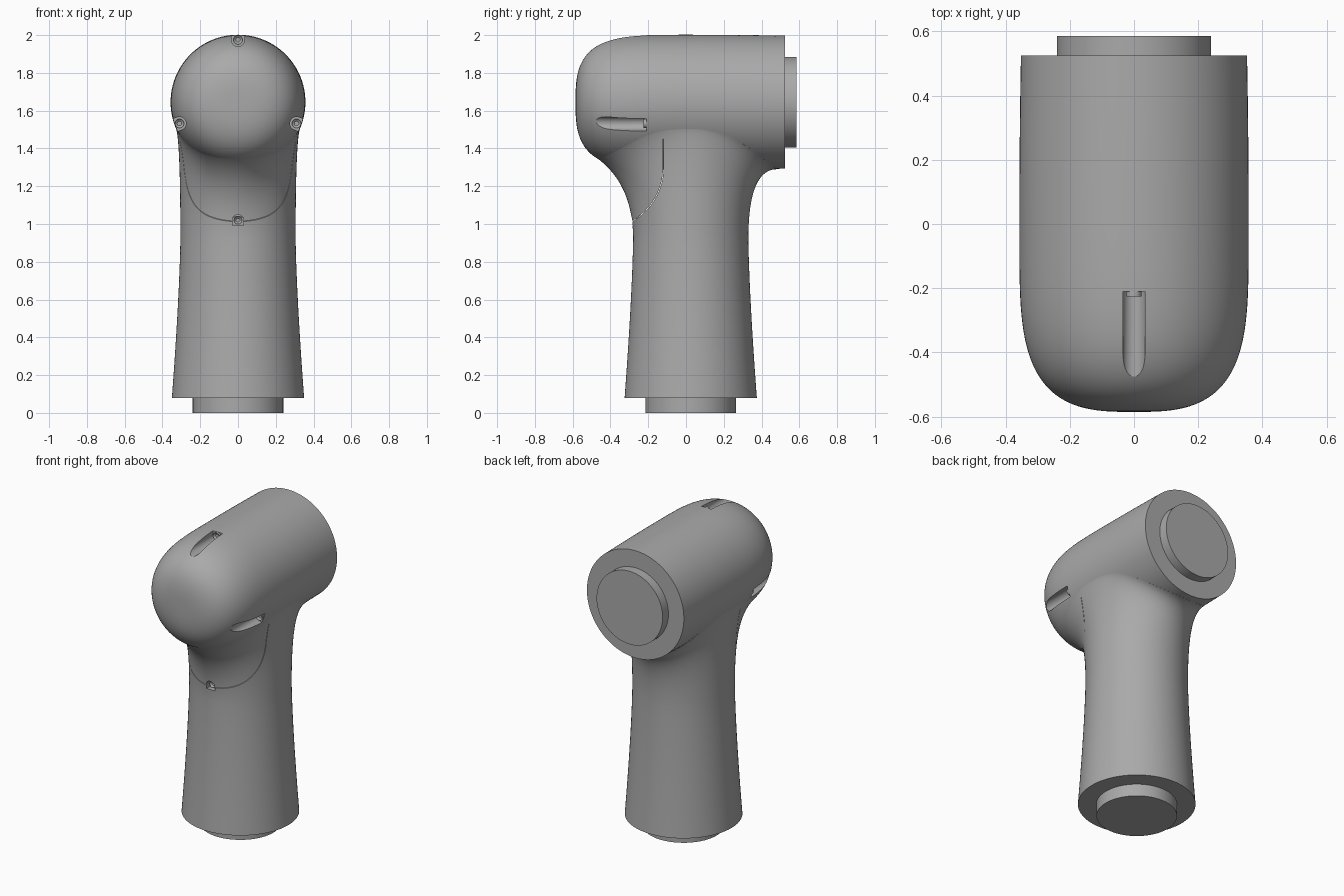
import bpy, bmesh, math
from mathutils import Matrix, Vector

cube = bpy.data.objects.get("Cube")
if cube:
    bpy.data.objects.remove(cube)

grey = bpy.data.materials.new("satin grey")
grey.use_nodes = True
grey.diffuse_color = (0.4, 0.4, 0.4, 1)
grey.node_tree.nodes["Principled BSDF"].inputs["Base Color"].default_value = (0.4, 0.4, 0.4, 1)

AXIS_Z, HEAD_R, NOSE, BACK = 1.645, 0.357, 0.585, 0.525
POST_Y, POST_R, NECK_Z = 0.025, 0.305, 0.92


def finish(name, bm):
    bmesh.ops.recalc_face_normals(bm, faces=bm.faces)
    me = bpy.data.meshes.new(name)
    bm.to_mesh(me)
    bm.free()
    me.materials.append(grey)
    ob = bpy.data.objects.new(name, me)
    bpy.context.collection.objects.link(ob)
    return ob


def loft(name, rings):
    """Skin a list of closed rings and cap both ends."""
    bm = bmesh.new()
    rows = [[bm.verts.new(p) for p in ring] for ring in rings]
    n = len(rows[0])
    for a, b in zip(rows, rows[1:]):
        for i in range(n):
            j = (i + 1) % n
            bm.faces.new((a[i], a[j], b[j], b[i]))
    bm.faces.new(rows[0])
    bm.faces.new(rows[-1])
    return finish(name, bm)


def select_only(ob):
    bpy.ops.object.select_all(action='DESELECT')
    ob.select_set(True)
    bpy.context.view_layer.objects.active = ob


def cut(ob, cutter):
    mod = ob.modifiers.new("cut", 'BOOLEAN')
    mod.operation, mod.solver, mod.object = 'DIFFERENCE', 'EXACT', cutter
    select_only(ob)
    bpy.ops.object.modifier_apply(modifier=mod.name)


def disc(name, radius, depth, matrix, segments=64):
    bm = bmesh.new()
    bmesh.ops.create_cone(bm, cap_ends=True, segments=segments, radius1=radius,
                          radius2=radius, depth=depth, matrix=matrix)
    return finish(name, bm)


def circle_y(r, y, n=128):
    return [(r * math.cos(math.tau * i / n), y, AXIS_Z + r * math.sin(math.tau * i / n))
            for i in range(n)]


# Head: horizontal barrel with a soft rounded nose
head_rings = [circle_y(HEAD_R - 0.005 * k * k, BACK * k) for k in (1, 0.75, 0.5, 0.25, 0)]
STEPS = 32
for k in range(1, STEPS):
    t = math.pi / 2 * k / STEPS
    head_rings.append(circle_y(HEAD_R * math.cos(t) ** (2 / 3), -NOSE * math.sin(t) ** 0.5))
head_rings.append(circle_y(0.015, -NOSE))
head = loft("head_barrel", head_rings)


# Post: waisted column whose top flares tangentially into the head
def head_underside(x, y):
    r = HEAD_R
    if y < 0:
        r *= (1 - (-y / NOSE) ** 4) ** (1 / 3)
    return AXIS_Z - math.sqrt(max(r * r - x * x, 0.0))


def post_column(theta):
    s, c = math.sin(theta), -math.cos(theta)
    pts = []
    for k in range(12):
        z = 0.08 + (NECK_Z - 0.08) * k / 12
        pts.append((POST_R + 0.045 * ((NECK_Z - z) / (NECK_Z - 0.08)) ** 1.4, z))
    flare = 0.025 + c * c * (0.18 if c < 0 else 0.125)
    end = POST_R + flare
    z_end = head_underside(end * s, POST_Y + end * c)
    slope = (z_end - head_underside((end - 0.01) * s, POST_Y + (end - 0.01) * c)) / 0.01
    z_mid = z_end - flare * slope
    for k in range(25):
        t = k / 24
        pts.append((POST_R + flare * t * t,
                    NECK_Z * (1 - t) ** 2 + 2 * z_mid * t * (1 - t) + (z_end + 0.002) * t * t))
    pts.append((0.1, AXIS_Z))
    return [(r * s, POST_Y + r * c, z) for r, z in pts]


columns = [post_column(math.tau * i / 128) for i in range(128)]
post = loft("post", list(zip(*columns)))

# Coupling discs at the base and the back
LIE = Matrix.Rotation(math.pi / 2, 4, 'X')
discs = [disc("base_coupling", 0.24, 0.1, Matrix.Translation((0, POST_Y, 0.05))),
         disc("back_coupling", 0.24, 0.08, Matrix.Translation((0, BACK + 0.02, AXIS_Z)) @ LIE)]


# Screw channels: U-shaped troughs running forward, open along an outward direction
def channel(x, z, angle, y_end, radius):
    out = Vector((math.cos(angle), 0, math.sin(angle)))
    side = Vector((-out.z, 0, out.x))
    profile = [side * radius + out * 0.2, side * -radius + out * 0.2]
    for k in range(17):
        a = math.pi * k / 16
        profile.append(-side * radius * math.cos(a) - out * radius * math.sin(a))
    base = Vector((x, 0, z))
    return loft("channel_cutter", [[base + p + Vector((0, y, 0)) for p in profile]
                                   for y in (y_end, -0.8)])


def screw(name, x, z, y_end, radius):
    bm = bmesh.new()
    place = Matrix.Translation((x, y_end, z)) @ LIE
    bmesh.ops.create_cone(bm, cap_ends=True, segments=24, radius1=radius, radius2=radius,
                          depth=0.03, matrix=place)
    front = min(bm.faces, key=lambda f: f.calc_center_median().y)
    bmesh.ops.inset_region(bm, faces=[front], thickness=radius * 0.5)
    bmesh.ops.translate(bm, verts=front.verts, vec=(0, 0.01, 0))
    return finish(name, bm)


slots = []
for name, deg in (("top", 90), ("left", -20), ("right", 200)):
    a = math.radians(deg)
    slots.append((name, 0.33 * math.cos(a), AXIS_Z + 0.33 * math.sin(a), a, -0.21, 0.035))
screws = []
for name, x, z, a, y, r in slots:
    cutter = channel(x, z, a, y, r)
    cut(head, cutter)
    cut(post, cutter)
    bpy.data.objects.remove(cutter)
    screws.append(screw(name + "_screw", x, z, y, 0.024))

# Lower screw pocket: round on top, closed at the seam below
pocket = [(0.03 * math.cos(math.pi * k / 16), 1.02 + 0.03 * math.sin(math.pi * k / 16))
          for k in range(17)] + [(-0.03, 0.992), (0.03, 0.992)]
cutter = loft("pocket_cutter", [[(x, y, z) for x, z in pocket] for y in (-0.25, -0.5)])
cut(post, cutter)
bpy.data.objects.remove(cutter)
screws.append(screw("lower_screw", 0, 1.02, -0.25, 0.021))


# Cover seam: hairline curved slit through the front of the post
def seam_line(r):
    pts = [(-0.45 + r * math.sin(math.pi / 2 * k / 24), 1.3 - r * math.cos(math.pi / 2 * k / 24))
           for k in range(25)]
    return pts + [(r - 0.45, 1.45)]


outline = seam_line(0.3285) + seam_line(0.3315)[::-1]
cutter = loft("seam_cutter", [[(x, y, z) for y, z in outline] for x in (-0.5, 0.5)])
cut(post, cutter)
bpy.data.objects.remove(cutter)

for ob in [head, post] + discs + screws:
    select_only(ob)
    bpy.ops.object.shade_smooth_by_angle(angle=math.radians(30))
